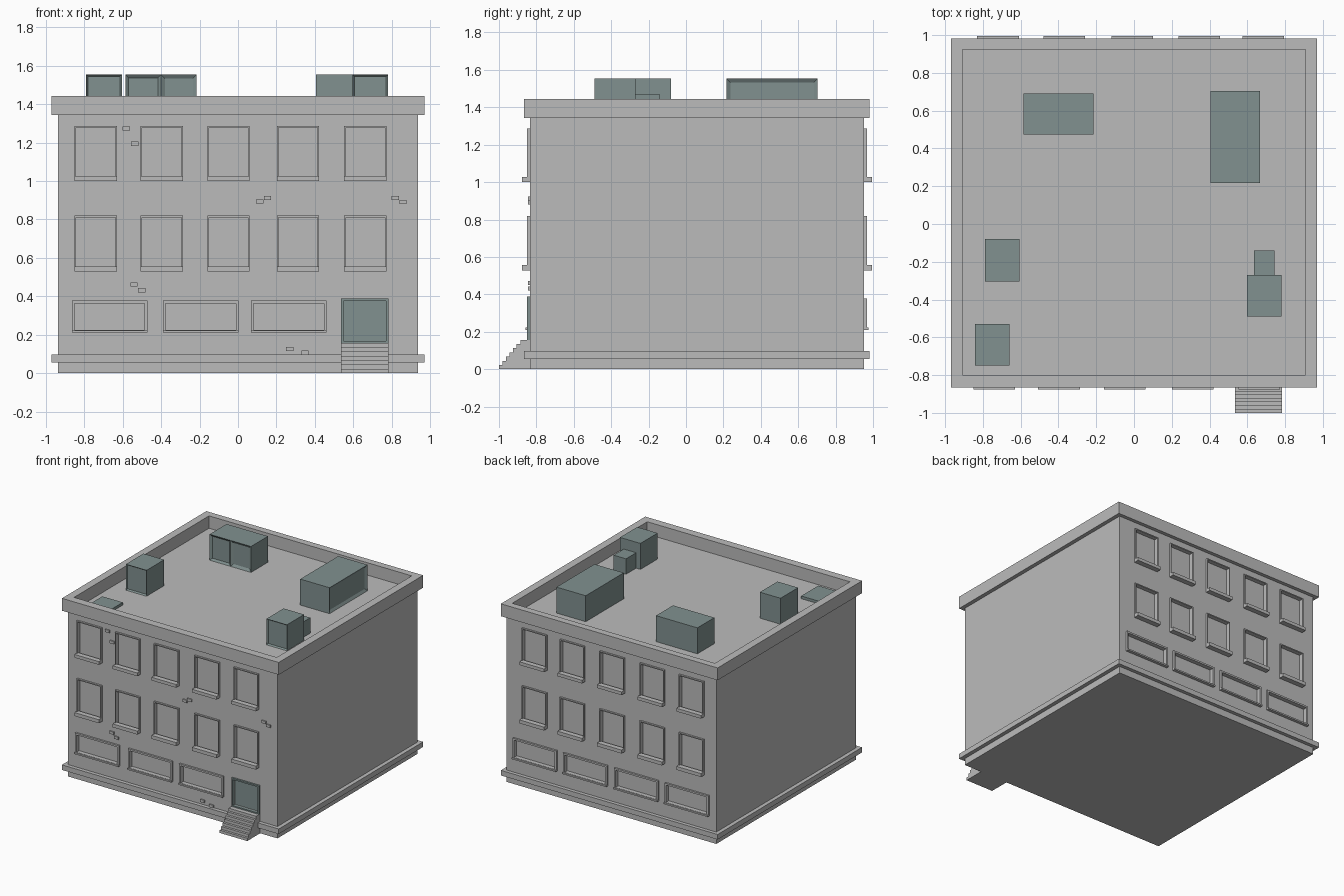
import bpy, bmesh
from mathutils import Vector

if "Cube" in bpy.data.objects:
    bpy.data.objects.remove(bpy.data.objects["Cube"])


def material(name, rgb):
    m = bpy.data.materials.new(name)
    m.use_nodes = True
    m.diffuse_color = (*rgb, 1)
    m.node_tree.nodes["Principled BSDF"].inputs["Base Color"].default_value = (*rgb, 1)
    return m


STONE = material("stone_grey", (0.5, 0.5, 0.5))
METAL = material("teal_grey", (0.22, 0.285, 0.28))


def add_box(bm, x, y, z):
    """Axis-aligned box from three (min, max) pairs."""
    verts = bmesh.ops.create_cube(bm, size=1)["verts"]
    for v in verts:
        v.co = Vector([(p[0] + p[1]) / 2 + c * (p[1] - p[0])
                       for c, p in zip(v.co, (x, y, z))])
    return {f for v in verts for f in v.link_faces}


def finish(name, bm, mat):
    bmesh.ops.recalc_face_normals(bm, faces=bm.faces)
    me = bpy.data.meshes.new(name)
    bm.to_mesh(me)
    bm.free()
    me.materials.append(mat)
    ob = bpy.data.objects.new(name, me)
    bpy.context.collection.objects.link(ob)
    return ob


def boxes(name, items, mat=STONE):
    bm = bmesh.new()
    for it in items:
        add_box(bm, *it)
    return finish(name, bm, mat)


# Main dimensions
FRONT, BACK, HALF = -0.835, 0.952, 0.938
DECK, TOP = 1.343, 1.443
cutters = []


def opening(name, side, cx, w, z0, z1, rim, sill=None, mat=STONE):
    """Projecting frame round a shallow recess, with an optional sill."""
    wall = FRONT if side < 0 else BACK
    x0, x1 = cx - w / 2, cx + w / 2

    def depth(a, b):
        return tuple(sorted((wall + side * a, wall + side * b)))

    out = depth(-0.005, 0.015)
    parts = [((x0, x0 + rim), out, (z0, z1)), ((x1 - rim, x1), out, (z0, z1)),
             ((x0 + rim, x1 - rim), out, (z1 - rim, z1)),
             ((x0 + rim, x1 - rim), out, (z0, z0 + rim))]
    if sill:
        parts.append(((x0, x1), depth(0, sill[0]), (z0, z0 + sill[1])))
    boxes(name, parts, mat)
    cutters.append(((x0 + rim, x1 - rim), depth(-0.02, 0.05), (z0 + rim, z1 - rim)))


# Windows on front and back
for side, label, uppers, lowers in (
        (-1, "front", (-0.74, -0.397, -0.05, 0.312, 0.663), (-0.668, -0.194, 0.264)),
        (1, "back", (-0.72, -0.37, -0.01, 0.345, 0.685), (-0.68, -0.228, 0.228, 0.68))):
    for i, cx in enumerate(uppers):
        opening(f"{label}_top_window_{i}", side, cx, 0.22, 1.0, 1.287, 0.008, (0.042, 0.026))
        opening(f"{label}_middle_window_{i}", side, cx, 0.22, 0.528, 0.819, 0.008, (0.042, 0.028))
    for i, cx in enumerate(lowers):
        opening(f"{label}_low_window_{i}", side, cx, 0.393, 0.21, 0.377, 0.014, (0.024, 0.012))

# Door with recessed leaf
DOOR = (0.536, 0.783)
opening("door_frame", -1, sum(DOOR) / 2, DOOR[1] - DOOR[0], 0.155, 0.388, 0.012, mat=METAL)
boxes("door_leaf", [(DOOR, (FRONT + 0.012, FRONT + 0.021), (0.155, 0.388))], METAL)

# Building body with the recesses cut in
body = boxes("building_body", [((-HALF, HALF), (FRONT, BACK), (0, DECK))])
cutter = boxes("recess_cutter", cutters)
cutter.hide_render = True
mod = body.modifiers.new("recesses", "BOOLEAN")
mod.operation, mod.object, mod.solver = "DIFFERENCE", cutter, "EXACT"
bpy.context.view_layer.objects.active = body
bpy.ops.object.modifier_apply(modifier=mod.name)
bpy.data.objects.remove(cutter)

# Base moulding and parapet
OX, OY0, OY1 = 0.97, -0.865, 0.981
IX, IY0, IY1 = 0.907, -0.8, 0.925
boxes("base_moulding", [
    ((-OX, OX), (OY0, FRONT), (0.055, 0.096)), ((-OX, OX), (BACK, OY1), (0.055, 0.096)),
    ((-OX, -HALF), (FRONT, BACK), (0.055, 0.096)), ((HALF, OX), (FRONT, BACK), (0.055, 0.096))])
boxes("parapet", [
    ((-OX, OX), (OY0, IY0), (DECK, TOP)), ((-OX, OX), (IY1, OY1), (DECK, TOP)),
    ((-OX, -IX), (IY0, IY1), (DECK, TOP)), ((IX, OX), (IY0, IY1), (DECK, TOP))])

# Entrance steps
STEPS = 7
boxes("entrance_steps", [
    (DOOR, (-1 + i * 0.019, FRONT), (i * 0.157 / STEPS, (i + 1) * 0.157 / STEPS))
    for i in range(STEPS)])

# Loose bricks standing proud of the front wall
bricks = [(-0.6, 1.262), (-0.557, 1.183), (0.094, 0.882), (0.135, 0.9),
          (0.25, 0.115), (0.33, 0.096), (0.8, 0.9), (0.84, 0.88),
          (-0.56, 0.45), (-0.52, 0.42)]
boxes("loose_bricks", [((x, x + 0.038), (FRONT - 0.009, FRONT), (z, z + 0.022))
                       for x, z in bricks])


# Rooftop machinery
def roof_unit(name, x, y, top, direction=None, margin=0.02):
    bm = bmesh.new()
    add_box(bm, x, y, (DECK, top))
    bm.normal_update()
    if direction:
        n = Vector(direction)
        face = max(bm.faces, key=lambda f: f.normal.dot(n))
        bmesh.ops.inset_region(bm, faces=[face], thickness=margin)
        for v in face.verts:
            v.co -= n * 0.012
    finish(name, bm, METAL)


roof_unit("left_cooler", (-0.79, -0.605), (-0.305, -0.08), 1.553, (0, -1, 0), 0.012)
roof_unit("right_cooler", (0.597, 0.78), (-0.49, -0.27), 1.553, (0, -1, 0), 0.012)
roof_unit("right_cooler_duct", (0.635, 0.745), (-0.27, -0.14), 1.468)
roof_unit("twin_cooler_a", (-0.585, -0.4), (0.473, 0.69), 1.553, (0, -1, 0), 0.023)
roof_unit("twin_cooler_b", (-0.4, -0.215), (0.473, 0.69), 1.553, (0, -1, 0), 0.028)
roof_unit("large_cooler", (0.405, 0.667), (0.217, 0.703), 1.553, (1, 0, 0), 0.028)
roof_unit("roof_hatch", (-0.843, -0.66), (-0.748, -0.53), 1.365)
